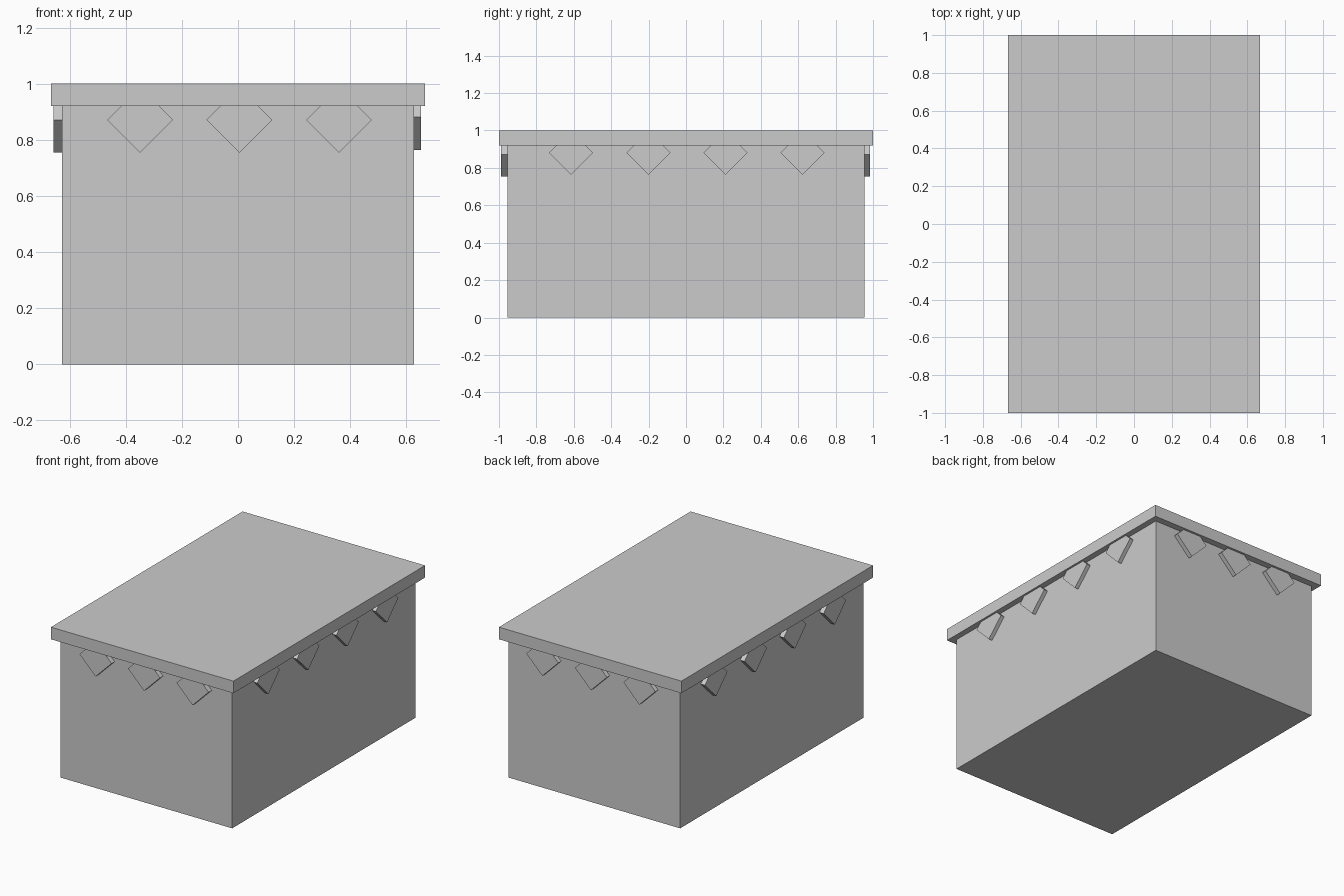
import bpy
import math

if "Cube" in bpy.data.objects:
    bpy.data.objects.remove(bpy.data.objects["Cube"])


def box(name, size, center, rot=(0, 0, 0)):
    bpy.ops.mesh.primitive_cube_add(size=1, location=center, rotation=rot)
    ob = bpy.context.object
    ob.name = name
    ob.scale = size
    return ob


# Main body and overhanging lid
box("body", (1.253, 1.911, 0.92), (0, 0, 0.46))
box("lid", (1.333, 2.0, 0.08), (0, 0, 0.96))

# Square plates turned 45 degrees, upper corners tucked into the lid
SIDE = 0.117 * math.sqrt(2)
THICK = 0.06
TURN = math.radians(45)

# Front and back plates
for label, y in (("front", -0.988 + THICK / 2), ("back", 0.985 - THICK / 2)):
    for i, x in enumerate((-0.349, 0.005, 0.36)):
        box(f"{label}_diamond_{i + 1}", (SIDE, THICK, SIDE),
            (x, y, 0.871), (0, TURN, 0))

# Left and right plates
for label, x, z in (("left", -0.657 + THICK / 2, 0.871),
                    ("right", 0.653 - THICK / 2, 0.881)):
    for i, y in enumerate((-0.615, -0.2, 0.211, 0.623)):
        box(f"{label}_diamond_{i + 1}", (THICK, SIDE, SIDE),
            (x, y, z), (TURN, 0, 0))
